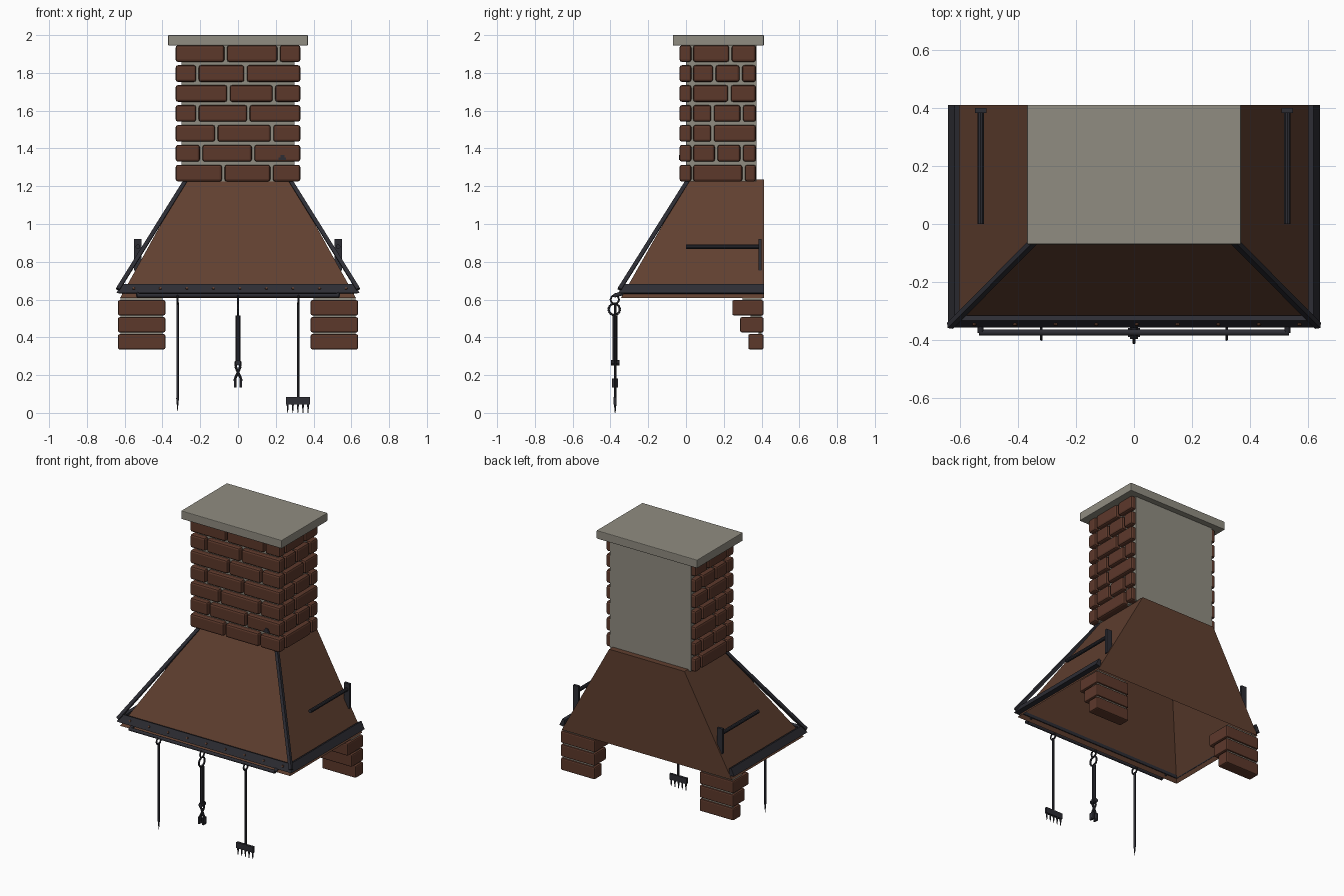
import bpy, bmesh, math
from mathutils import Vector, Matrix

cube = bpy.data.objects.get("Cube")
if cube:
    bpy.data.objects.remove(cube, do_unlink=True)


def material(name, rgb):
    m = bpy.data.materials.new(name)
    m.use_nodes = True
    m.diffuse_color = (*rgb, 1)
    m.node_tree.nodes["Principled BSDF"].inputs["Base Color"].default_value = (*rgb, 1)
    return m


BRICK = material("brick_red", (0.108, 0.040, 0.024))
COPPER = material("hood_copper", (0.117, 0.050, 0.029))
IRON = material("dark_iron", (0.026, 0.026, 0.034))
STONE = material("grey_mortar", (0.28, 0.265, 0.22))


class Part:
    """Collects simple solids into one mesh object."""

    def __init__(self, name, mat):
        self.name, self.mat, self.bm = name, mat, bmesh.new()

    def box(self, x, y, z):
        size = [b - a for a, b in (x, y, z)]
        mid = [(a + b) / 2 for a, b in (x, y, z)]
        bmesh.ops.create_cube(self.bm, size=1, matrix=Matrix.Translation(mid) @ Matrix.Diagonal((*size, 1)))
        return self

    def rod(self, a, b, r, r_end=None, sides=10):
        a, b = Vector(a), Vector(b)
        d = b - a
        turn = d.to_track_quat('Z', 'Y').to_matrix().to_4x4()
        bmesh.ops.create_cone(self.bm, cap_ends=True, segments=sides, radius1=r,
                              radius2=r if r_end is None else r_end, depth=d.length,
                              matrix=Matrix.Translation((a + b) / 2) @ turn)
        return self

    def ring(self, centre, radius, r, steps=16):
        # ring standing in the y-z plane
        c = Vector(centre)
        pts = [c + Vector((0, math.cos(t), math.sin(t))) * radius
               for t in (math.tau * i / steps for i in range(steps))]
        for i, p in enumerate(pts):
            self.rod(p, pts[i - 1], r, sides=6)
        return self

    def loft(self, sections, open_start=False):
        loops = [[self.bm.verts.new(p) for p in s] for s in sections]
        n = len(loops[0])
        for a, b in zip(loops, loops[1:]):
            for i in range(n):
                j = (i + 1) % n
                self.bm.faces.new((a[i], a[j], b[j], b[i]))
        if not open_start:
            self.bm.faces.new(loops[0])
        self.bm.faces.new(loops[-1])
        return self

    def finish(self, bevel=0, mirror=False, smooth=False):
        bmesh.ops.recalc_face_normals(self.bm, faces=self.bm.faces)
        me = bpy.data.meshes.new(self.name)
        self.bm.to_mesh(me)
        self.bm.free()
        me.materials.append(self.mat)
        ob = bpy.data.objects.new(self.name, me)
        bpy.context.collection.objects.link(ob)
        if mirror:
            mod = ob.modifiers.new("mirror", 'MIRROR')
            mod.use_mirror_merge = False
        if bevel:
            mod = ob.modifiers.new("bevel", 'BEVEL')
            mod.width, mod.segments = bevel, 2
        if smooth:
            bpy.ops.object.select_all(action='DESELECT')
            ob.select_set(True)
            bpy.context.view_layer.objects.active = ob
            bpy.ops.object.shade_smooth_by_angle(angle=math.radians(40))
        return ob


# Chimney core and cap
Part("chimney_core", STONE).box((-.298, .298), (0, .374), (1.226, 1.95)).finish()
Part("chimney_cap", STONE).box((-.37, .37), (-.07, .412), (1.945, 2)).finish(bevel=.004)

# Chimney bricks: joint positions for each row, bottom to top
FRONT = [(-.078, .178), (-.195, .08), (-.115, .18), (-.215, .055), (-.05, .19), (-.215, .04), (-.065, .215)]
SIDE = [(.305,), (.16, .295), (.14,), (.14, .295), (.23,), (.15, .29), (.235,)]
GAP = .007


def spans(start, joints, end):
    edges = [start - GAP, *joints, end + GAP]
    return [(a + GAP, b - GAP) for a, b in zip(edges, edges[1:])]


front = Part("front_bricks", BRICK)
side = Part("side_bricks", BRICK)
for row, (fj, sj) in enumerate(zip(FRONT, SIDE)):
    z = 1.225 + row * .1055
    for s in spans(-.33, fj, .33):
        front.box(s, (-.034, .028), (z, z + .088))
    for s in spans(.038, sj, .37):
        side.box((.265, .33), s, (z, z + .088))
front.finish(bevel=.012)
side.finish(bevel=.012, mirror=True)

# Small iron stud on the chimney front
Part("chimney_stud", IRON).box((.215, .255), (-.037, -.03), (1.338, 1.352)) \
    .box((.225, .247), (-.037, -.03), (1.35, 1.366)).finish()


# Hood: hollow tapered shell, open below, with an upright back
def outline(half, y, z):
    return [(-half, y, z), (half, y, z), (half, .412, z), (-half, .412, z)]


Part("hood", COPPER).loft([outline(.625, -.345, .607), outline(.277, .012, 1.235)], open_start=True).finish()

# Iron trim wrapping three sides of the hood's lower edge
PROFILE = [(.61, .63), (.643, .635), (.62, .682), (.603, .676)]
trim = Part("hood_trim", IRON)
trim.loft([[(sx * d, .412 if back else .286 - d, z) for d, z in PROFILE]
           for sx, back in ((1, True), (1, False), (-1, False), (-1, True))])
trim.finish()

# Rivets along the front trim
rivets = Part("trim_rivets", COPPER)
for i in range(9):
    x = (i - 4) * .1405 + .01
    rivets.rod((x, -.338, .655), (x, -.351, .661), .009, .006, sides=8)
rivets.finish()

# Strips along the hood's front corners
Part("corner_strip", IRON).rod((.274, .013, 1.235), (.636, -.352, .655), .0145, sides=4) \
    .finish(mirror=True)

# Bracket and rail on each hood side
Part("side_rail", IRON).rod((.53, 0, .88), (.53, .395, .88), .012) \
    .box((.51, .55), (.384, .401), (.755, .92)).finish(mirror=True)

# Stepped brick supports
support = Part("support_bricks", BRICK)
filler = Part("support_mortar", STONE)
for i, y in enumerate((.245, .287, .33)):
    top = .597 - i * .09
    support.box((.385, .635), (y, .41), (top - .081, top))
    filler.box((.4, .622), (y + .055, .4), (top - .05, top + .01))
support.finish(bevel=.008, mirror=True)
filler.finish(mirror=True)

# Hanging rail under the front edge
Y = -.375
rail = Part("hanging_rail", IRON).rod((-.535, Y, .622), (.535, Y, .622), .011)
for x in (-.53, .53):
    rail.rod((x, Y, .622), (x, -.33, .635), .011)
rail.finish(smooth=True)

# Hanging rings for the three tools
rings = Part("tool_rings", IRON)
for x in (-.32, 0, .32):
    rings.ring((x, Y - .002, .6), .022, .005)
rings.ring((0, Y - .005, .548), .03, .006)
rings.finish(smooth=True)

# Poker
Part("poker", IRON).rod((-.32, Y, .585), (-.32, Y, .08), .007) \
    .rod((-.32, Y, .08), (-.32, Y, .01), .008, .001).finish(smooth=True)

# Tongs: handle, pivot and crossed jaws
tongs = Part("tongs", IRON).rod((0, Y, .525), (0, Y, .5), .006)
tongs.rod((0, Y, .515), (0, Y, .27), .013)
tongs.rod((0, Y - .022, .265), (0, Y + .022, .265), .014)
for s in (-1, 1):
    path = [(s * .01, .275), (s * .013, .245), (-s * .016, .18), (-s * .014, .135)]
    for (xa, za), (xb, zb) in zip(path, path[1:]):
        tongs.rod((xa, Y, za), (xb, Y, zb), .007, sides=8)
    tongs.box((s * .015 - .005, s * .015 + .005), (Y - .016, Y + .016), (.135, .182))
tongs.finish()

# Rake with five teeth
rake = Part("rake", IRON).rod((.32, Y, .585), (.32, Y, .08), .007)
rake.box((.255, .38), (Y - .008, Y + .008), (.045, .083))
for i in range(5):
    x = .263 + i * .027
    rake.rod((x, Y, .05), (x, Y, 0), .007, .002, sides=6)
rake.finish()
